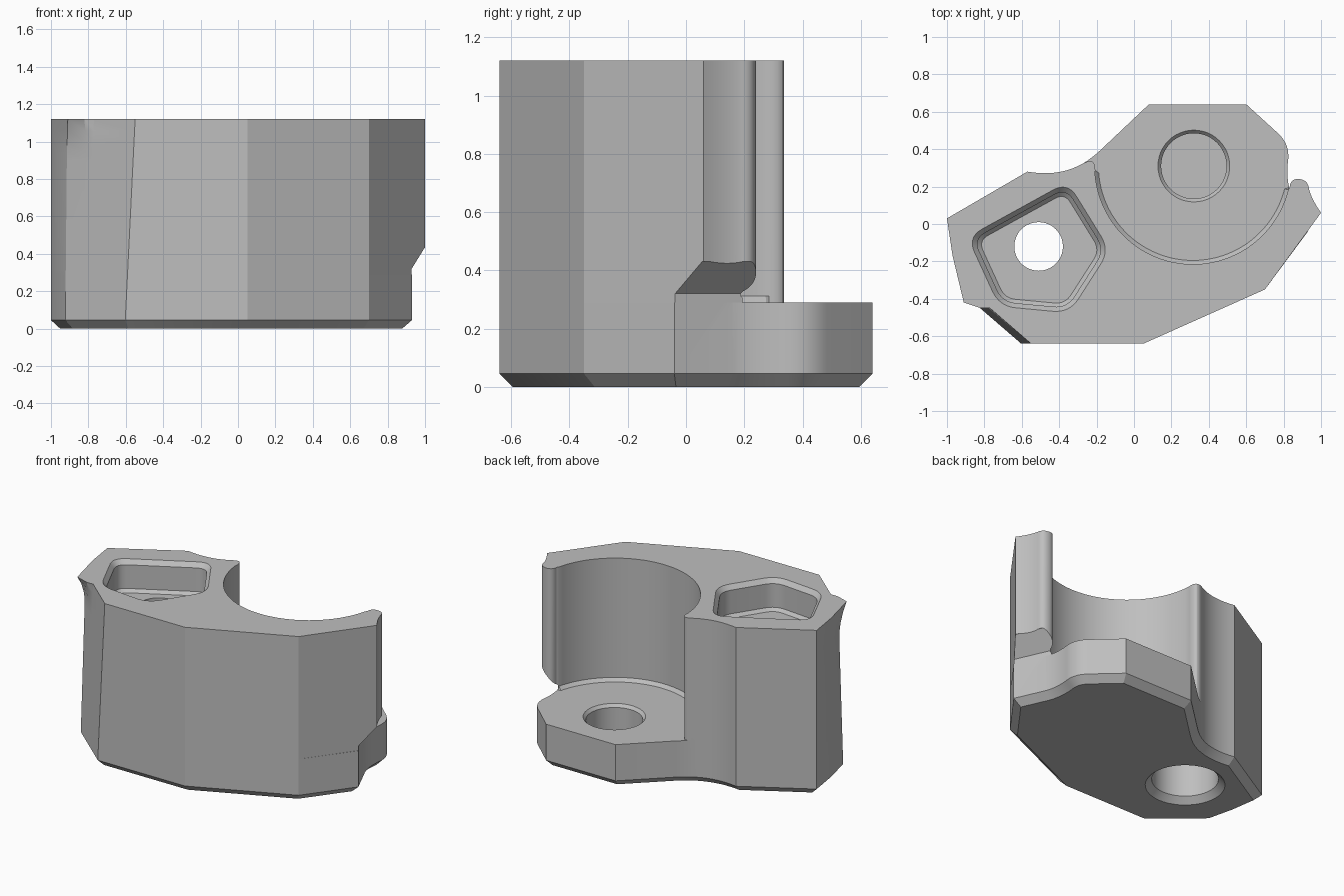
import bpy, bmesh, math
from mathutils import Vector

if "Cube" in bpy.data.objects:
    bpy.data.objects.remove(bpy.data.objects["Cube"])

grey = bpy.data.materials.new("plain grey")
grey.diffuse_color = (0.52, 0.52, 0.52, 1)
grey.use_nodes = True
grey.node_tree.nodes["Principled BSDF"].inputs["Base Color"].default_value = grey.diffuse_color


def bez(a, b, c, n=9):
    return [tuple((1 - t) ** 2 * p + 2 * t * (1 - t) * q + t * t * r for p, q, r in zip(a, b, c))
            for t in (i / n for i in range(n + 1))]


def inset(pts, d):
    """Mitred inward offset of a clockwise outline."""
    out = []
    for i, p in enumerate(pts):
        p = Vector(p)
        u = (p - Vector(pts[i - 1])).normalized()
        v = (Vector(pts[(i + 1) % len(pts)]) - p).normalized()
        n1, n2 = Vector((u.y, -u.x)), Vector((v.y, -v.x))
        out.append(tuple(p + (n1 + n2) * d / max(0.3, 1 + n1.dot(n2))))
    return out


def clean(pts):
    out = []
    for p in pts:
        if not out or math.dist(p, out[-1]) > 1e-4:
            out.append(p)
    return out


def loft(name, layers):
    """Closed solid through (z, outline) layers of equal point count."""
    bm = bmesh.new()
    rings = [[bm.verts.new((x, y, z)) for x, y in pts] for z, pts in layers]
    n = len(rings[0])
    for a, b in zip(rings, rings[1:]):
        for i in range(n):
            j = (i + 1) % n
            bm.faces.new((a[i], a[j], b[j], b[i]))
    bm.faces.new(rings[0])
    bm.faces.new(rings[-1])
    bmesh.ops.recalc_face_normals(bm, faces=bm.faces)
    me = bpy.data.meshes.new(name)
    bm.to_mesh(me)
    bm.free()
    me.materials.append(grey)
    ob = bpy.data.objects.new(name, me)
    bpy.context.collection.objects.link(ob)
    return ob


def boolean(ob, other, op):
    m = ob.modifiers.new(op, 'BOOLEAN')
    m.object, m.operation, m.solver = other, op, 'EXACT'
    bpy.context.view_layer.objects.active = ob
    bpy.ops.object.modifier_apply(modifier=m.name)
    bpy.data.objects.remove(other)


def circle(x, y, r, n=48):
    return [(x + r * math.cos(2 * math.pi * i / n), y + r * math.sin(2 * math.pi * i / n))
            for i in range(n)]


def front_left(z):
    """Front and left walls: leaning corner face, with a spur flaring near the top."""
    t = z / 1.12
    s = max(0, (z - 0.9) / 0.22) ** 2
    fx = -0.605 + 0.055 * t

    def on_line(k, goal=None):
        p = (fx - 0.22 * k, -0.64 + 0.19 * k)
        return p if goal is None else tuple(a + (b - a) * s for a, b in zip(p, goal))
    return [(0.7, -0.35), (0.05, -0.64), (fx, -0.64), on_line(1), on_line(1.2, (-0.82, -0.45)),
            on_line(1.45 + 0.2 * t, (-0.91, -0.42)), (-0.97, -0.17)]


back = [(-1, 0.03)] + bez((-0.57, 0.28), (-0.4, 0.25), (-0.27, 0.325))


def base_outline(z):
    return clean(back + bez((-0.27, 0.325), (-0.23, 0.35), (-0.19, 0.385), 4)
                 + [(0.08, 0.64), (0.6, 0.64)]
                 + bez((0.77, 0.485), (0.83, 0.43), (0.825, 0.35))
                 + bez((0.825, 0.35), (0.81, 0.24), (0.84, 0.16))
                 + [(0.93, -0.04)] + front_left(z))


def tall_outline(z, r):
    arc = [(0.315 + r * math.cos(math.radians(a)), 0.31 + r * math.sin(math.radians(a)))
           for a in (184 + 162 * i / 48 for i in range(49))]
    return clean(back + bez((-0.27, 0.325), (-0.205, 0.36), (-0.207, 0.285)) + arc
                 + bez((0.832, 0.195), (0.835, 0.245), (0.885, 0.24))
                 + bez((0.885, 0.24), (0.93, 0.235), (0.935, 0.19))
                 + bez((0.935, 0.19), (0.95, 0.13), (1.0, 0.06)) + front_left(z))


# Low base with chamfered bottom edge
body = loft("bracket_body", [(0, inset(base_outline(0.045), 0.045)),
                             (0.045, base_outline(0.045)), (0.29, base_outline(0.29))])

# Tall wall with round cavity and a small fillet at the cavity floor
wall = loft("tall_wall", [(0.29, tall_outline(0.29, 0.505)), (0.312, tall_outline(0.312, 0.525))]
            + [(z, tall_outline(z, 0.525)) for z in (0.9, 0.95, 1.0, 1.06, 1.12)])


# Sloped undercut below the right lip
def undercut(d):
    ends = ((1.02, -0.24), (0.75, 0.36))
    return [(x + 0.912 * k, y + 0.41 * k) for (x, y), k in
            ((ends[0], d), (ends[1], d), (ends[1], 0.5), (ends[0], 0.5))]


boolean(wall, loft("undercut_cutter", [(0.2, undercut(0)), (0.32, undercut(0)),
                                       (0.43, undercut(0.1))]), 'DIFFERENCE')
boolean(body, wall, 'UNION')

# Five-sided pocket in the top
penta = [(-0.355, 0.225), (-0.13, -0.14), (-0.345, -0.475), (-0.72, -0.44), (-0.89, -0.07)]


def pocket(d):
    pts = [Vector(p) for p in inset(penta, d)]
    out = []
    for i, p in enumerate(pts):
        a, b = pts[i - 1], pts[(i + 1) % 5]
        k = 0.09 - d * 0.7
        out += bez(p + (a - p).normalized() * k, p, p + (b - p).normalized() * k, 8)
    return out


boolean(body, loft("pocket_cutter", [(0.91, pocket(0.045)), (0.93, pocket(0.025)),
                                     (1.09, pocket(0.025)), (1.12, pocket(0)),
                                     (1.2, pocket(0))]), 'DIFFERENCE')


# Round holes: stepped through hole under the pocket, blind hole in the base
def hole(x, y, steps):
    boolean(body, loft("hole_cutter", [(z, circle(x, y, r)) for z, r in steps]), 'DIFFERENCE')


hole(-0.51, -0.12, [(-0.1, 0.245), (0, 0.245), (0.04, 0.205), (0.6, 0.205), (0.6, 0.13), (1.0, 0.13)])
hole(0.32, 0.31, [(0.06, 0.175), (0.27, 0.175), (0.29, 0.192), (0.4, 0.192)])

# Smooth curved walls, keep corners crisp
bpy.ops.object.select_all(action='DESELECT')
body.select_set(True)
bpy.context.view_layer.objects.active = body
bpy.ops.object.shade_smooth_by_angle(angle=math.radians(20))
